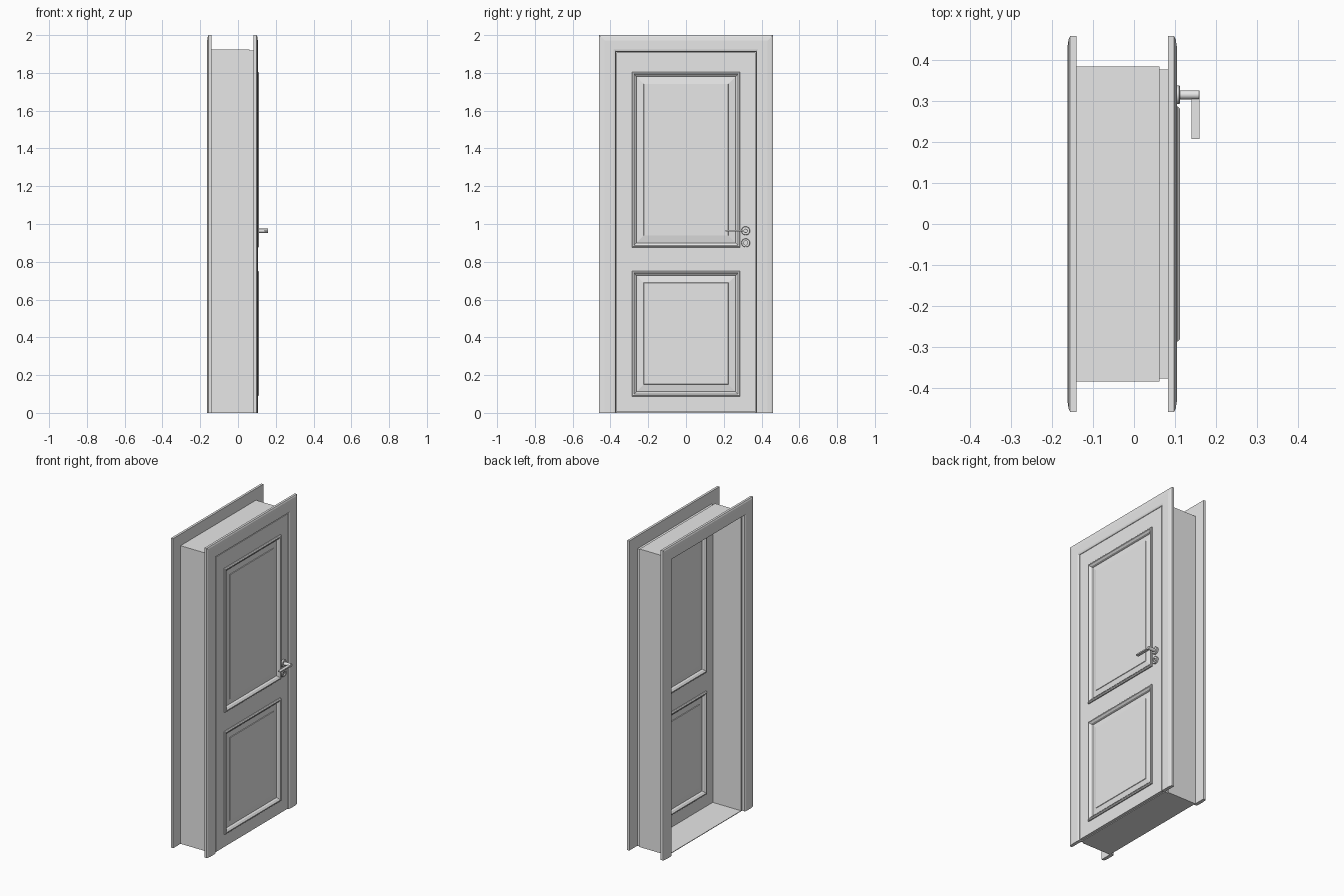
import bpy, bmesh, math
from mathutils import Matrix

cube = bpy.data.objects.get("Cube")
if cube:
    bpy.data.objects.remove(cube, do_unlink=True)

grey = bpy.data.materials.new("light_grey")
grey.use_nodes = True
grey.diffuse_color = (0.8, 0.8, 0.8, 1)
grey.node_tree.nodes["Principled BSDF"].inputs["Base Color"].default_value = (0.8, 0.8, 0.8, 1)

LEAF_X = 0.08            # middle plane of the door leaf
LEAF_T = 0.02            # half thickness of the leaf


def finish(name, bm, x=0.0, mirror=False, smooth=False):
    bmesh.ops.remove_doubles(bm, verts=bm.verts, dist=1e-5)
    bmesh.ops.recalc_face_normals(bm, faces=bm.faces)
    mesh = bpy.data.meshes.new(name)
    bm.to_mesh(mesh)
    bm.free()
    mesh.materials.append(grey)
    ob = bpy.data.objects.new(name, mesh)
    bpy.context.collection.objects.link(ob)
    ob.location.x = x
    if mirror:
        m = ob.modifiers.new("both_sides", 'MIRROR')
        m.use_clip = True
        m.merge_threshold = 1e-5
    if smooth:
        bpy.ops.object.select_all(action='DESELECT')
        ob.select_set(True)
        bpy.context.view_layer.objects.active = ob
        bpy.ops.object.shade_smooth_by_angle(angle=math.radians(30))
    return ob


def door_surround(name, profile, half, top):
    """Sweep a closed profile (outward offset, x) up, over and down the opening."""
    bm = bmesh.new()
    loops = []
    for u, x in profile:
        y, z = half + u, top + u
        loops.append([bm.verts.new(p) for p in
                      ((x, -y, 0), (x, -y, z), (x, y, z), (x, y, 0))])
    for a, b in zip(loops, loops[1:] + loops[:1]):
        for k in range(3):
            bm.faces.new((a[k], a[k + 1], b[k + 1], b[k]))
    for k in (0, 3):
        bm.faces.new([l[k] for l in loops])
    return finish(name, bm)


def box(bm, lo, hi):
    size = [b - a for a, b in zip(lo, hi)]
    mid = [(a + b) / 2 for a, b in zip(lo, hi)]
    bmesh.ops.create_cube(bm, size=1, matrix=Matrix.Translation(mid) @ Matrix.Diagonal((*size, 1)))


def lathe(bm, profile, y, z, n=24):
    """Revolve (radius, x) points about an axis along x."""
    rings = [[bm.verts.new((x, y + r * math.cos(2 * math.pi * i / n),
                            z + r * math.sin(2 * math.pi * i / n)))
              for i in range(n)] for r, x in profile]
    for a, b in zip(rings, rings[1:]):
        for i in range(n):
            j = (i + 1) % n
            bm.faces.new((a[i], a[j], b[j], b[i]))
    bm.faces.new(rings[-1])


# Casings on both faces of the wall, with eased edges
casing = [(0, 0.083), (0, 0.099), (0.004, 0.103), (0.012, 0.105),
          (0.060, 0.105), (0.080, 0.102), (0.088, 0.098), (0.088, 0.083)]
door_surround("front_casing", casing, 0.372, 1.912)
door_surround("back_casing", [(u, -0.058 - x) for u, x in casing], 0.372, 1.912)

# Jamb lining with a rebate that receives the leaf
jamb = [(0, -0.141), (0, 0.059), (0.011, 0.059), (0.011, 0.083),
        (0.018, 0.083), (0.018, 0.062), (0.025, 0.062), (0.025, -0.141)]
door_surround("jamb_lining", jamb, 0.360, 1.900)

# Threshold
bm = bmesh.new()
box(bm, (-0.141, -0.372, 0), (0.083, 0.372, 0.004))
finish("threshold", bm)

# Door leaf: flat stiles and rails, moulded panels, mirrored to the back
bm = bmesh.new()
ys = [-0.368, -0.287, 0.287, 0.368]
zs = [0.005, 0.088, 0.752, 0.875, 1.805, 1.909]
# (inset, height above the leaf face) from the moulding edge to the raised field
panel = [(0, 0), (0, 0.007), (0.005, 0.012), (0.011, 0.012), (0.016, 0.007),
         (0.021, 0.003), (0.025, -0.009), (0.063, -0.003), (0.065, 0.0)]


def rect(y0, y1, z0, z1, inset, h):
    return [bm.verts.new((LEAF_T + h, y, z)) for y, z in
            ((y0 + inset, z0 + inset), (y1 - inset, z0 + inset),
             (y1 - inset, z1 - inset), (y0 + inset, z1 - inset))]


for i in range(3):
    for j in range(5):
        cell = (ys[i], ys[i + 1], zs[j], zs[j + 1])
        if i == 1 and j in (1, 3):
            rings = [rect(*cell, *p) for p in panel]
            for a, b in zip(rings, rings[1:]):
                for k in range(4):
                    bm.faces.new((a[k], a[(k + 1) % 4], b[(k + 1) % 4], b[k]))
            bm.faces.new(rings[-1])
        else:
            bm.faces.new(rect(*cell, 0, 0))
bmesh.ops.remove_doubles(bm, verts=bm.verts, dist=1e-5)
rim = [e for e in bm.edges if e.is_boundary]
for v in [g for g in bmesh.ops.extrude_edge_only(bm, edges=rim)["geom"]
          if isinstance(g, bmesh.types.BMVert)]:
    v.co.x = 0
finish("door_leaf", bm, LEAF_X, mirror=True)

# Lever handle: rose, neck and flat lever on each face
bm = bmesh.new()
lathe(bm, [(0.023, LEAF_T), (0.023, 0.030), (0.021, 0.032), (0.011, 0.032),
           (0.011, 0.079), (0.010, 0.080)], 0.316, 0.964)
box(bm, (0.061, 0.208, 0.959), (0.080, 0.316, 0.967))
finish("lever_handle", bm, LEAF_X, mirror=True, smooth=True)

# Lock rose with a sunken centre
bm = bmesh.new()
lathe(bm, [(0.023, LEAF_T), (0.023, 0.030), (0.021, 0.032), (0.011, 0.032),
           (0.011, 0.024)], 0.316, 0.900)
finish("lock_rose", bm, LEAF_X, mirror=True, smooth=True)
